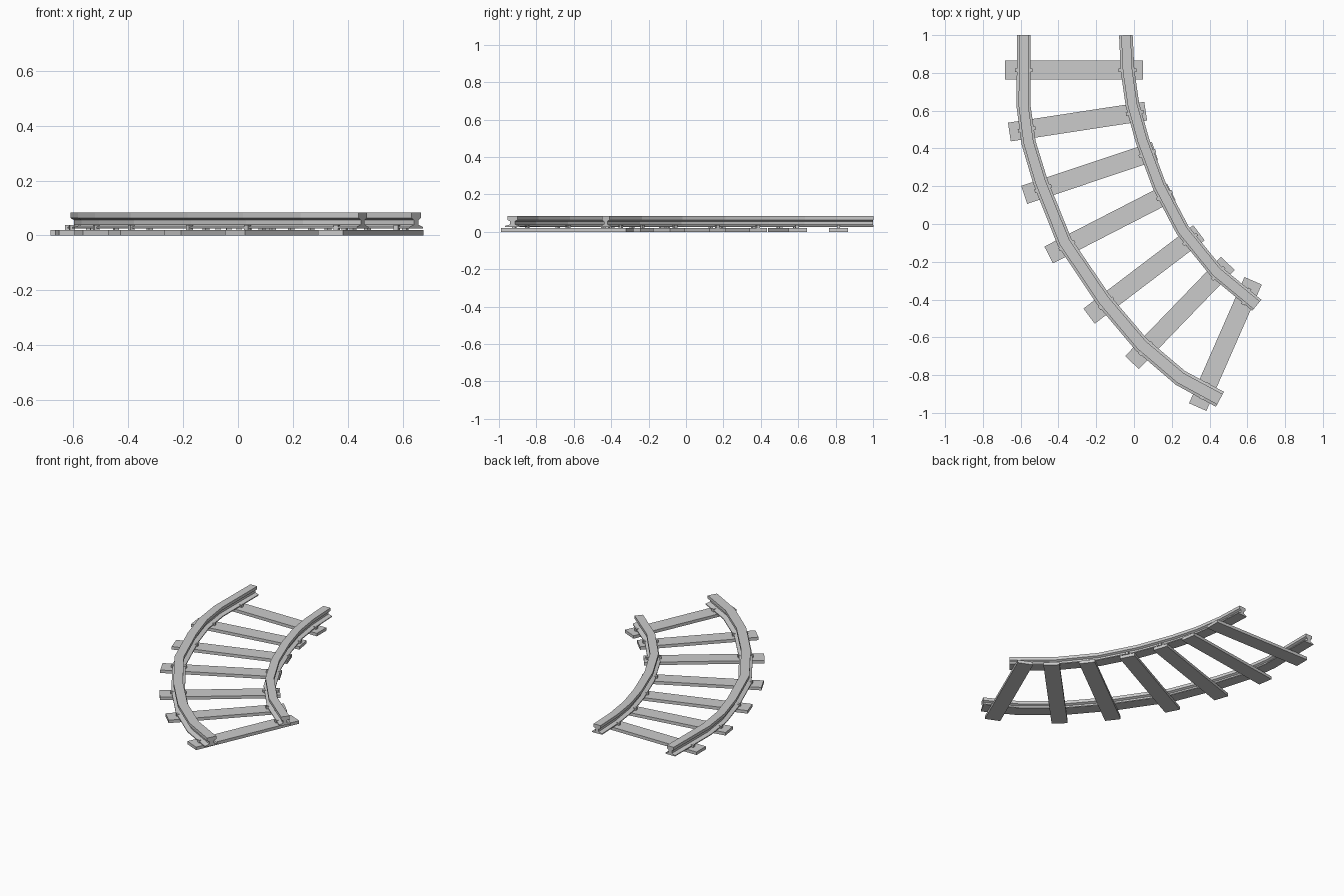
import bpy, bmesh, math
from mathutils import Vector

if "Cube" in bpy.data.objects:
    bpy.data.objects.remove(bpy.data.objects["Cube"])


def finish(name, bm):
    bmesh.ops.recalc_face_normals(bm, faces=bm.faces)
    me = bpy.data.meshes.new(name)
    bm.to_mesh(me)
    bm.free()
    ob = bpy.data.objects.new(name, me)
    bpy.context.collection.objects.link(ob)
    return ob


def box(name, centre, size, angle):
    bm = bmesh.new()
    bmesh.ops.create_cube(bm, size=1)
    bmesh.ops.scale(bm, vec=size, verts=bm.verts)
    ob = finish(name, bm)
    ob.location = centre
    ob.rotation_euler.z = angle
    return ob


# I-shaped rail section: right half (offset, z) from foot to head
HALF = [(0.036, 0.025), (0.036, 0.031), (0.012, 0.039), (0.012, 0.056),
        (0.025, 0.063), (0.025, 0.083)]
SECTION = HALF + [(-o, z) for o, z in reversed(HALF)]


def rail(name, path, end_scale):
    pts = [Vector(p) for p in path]
    bm = bmesh.new()
    rings = []
    for i, p in enumerate(pts):
        a = (p - pts[i - 1]).normalized() if i else None
        b = (pts[i + 1] - p).normalized() if i < len(pts) - 1 else None
        t = ((a or b) + (b or a)).normalized()
        n = Vector((-t.y, t.x))
        s = 1 + (end_scale - 1) * i / (len(pts) - 1)
        rings.append([bm.verts.new((p.x + n.x * o * s, p.y + n.y * o * s, z))
                      for o, z in SECTION])
    k = len(SECTION)
    for r, q in zip(rings, rings[1:]):
        for j in range(k):
            bm.faces.new((r[j], r[(j + 1) % k], q[(j + 1) % k], q[j]))
    bm.faces.new(rings[0])
    bm.faces.new(rings[-1])
    return finish(name, bm)


# Rails, each following the bend
OUTER = [(-0.583, 1), (-0.585, 0.625), (-0.558, 0.43), (-0.495, 0.222),
         (-0.368, -0.095), (-0.161, -0.402), (0.04, -0.64),
         (0.246, -0.815), (0.455, -0.928)]
INNER = [(-0.043, 1), (-0.034, 0.81), (-0.008, 0.63), (0.045, 0.44),
         (0.135, 0.2), (0.257, -0.032), (0.437, -0.254), (0.65, -0.43)]
rail("outer_rail", OUTER, 1.25)
rail("inner_rail", INNER, 1.05)


def crossing(path, c, d):
    # distance along the sleeper line where it meets a rail path
    for p, q in zip(path, path[1:]):
        p, q = Vector(p) - c, Vector(q) - c
        sp, sq = d.cross(p), d.cross(q)
        if sp * sq <= 0 and sp != sq:
            return d.dot(p.lerp(q, sp / (sp - sq)))
    return None


# Sleepers (x, y, angle) with a pair of spikes beside each rail
SLEEPERS = [(-0.318, 0.815, 0), (-0.299, 0.542, 8.7), (-0.235, 0.27, 18.5),
            (-0.127, 0.003, 27.2), (0.053, -0.267, 37.2),
            (0.243, -0.471, 46), (0.484, -0.635, 66.3)]
for i, (x, y, deg) in enumerate(SLEEPERS, 1):
    ang = math.radians(deg)
    box(f"sleeper_{i}", (x, y, 0.01), (0.73, 0.1, 0.02), ang)
    c, d = Vector((x, y)), Vector((math.cos(ang), math.sin(ang)))
    for path in (OUTER, INNER):
        u = crossing(path, c, d)
        if u is None:
            continue
        for side in (-1, 1):
            p = c + d * (u + side * 0.038)
            box(f"spike_{i}", (p.x, p.y, 0.028), (0.018, 0.018, 0.018), ang)
